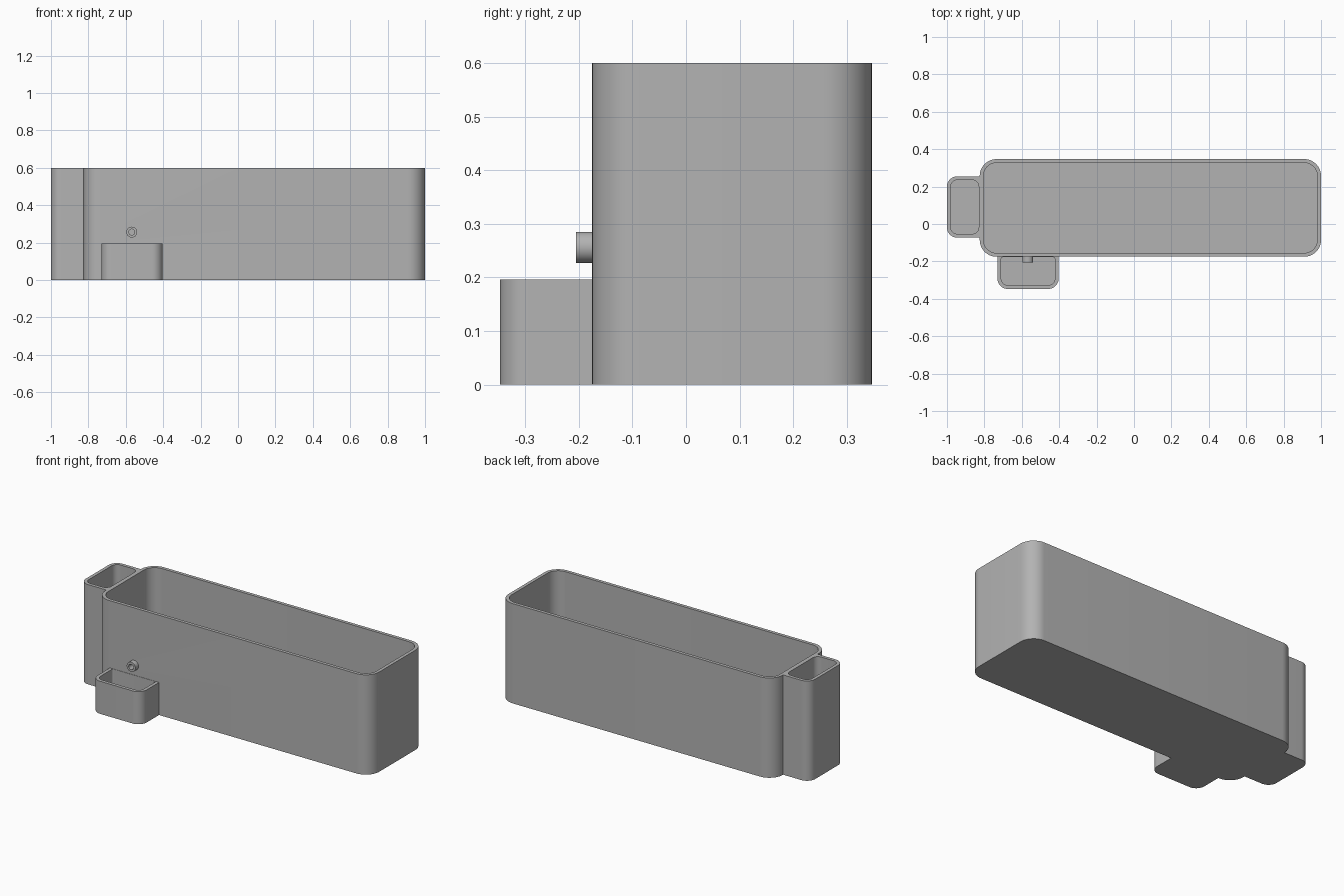
import bpy, bmesh
from math import sin, cos, pi, radians
from mathutils import Vector

if "Cube" in bpy.data.objects:
    bpy.data.objects.remove(bpy.data.objects["Cube"], do_unlink=True)

grey = bpy.data.materials.new("plain grey")
grey.use_nodes = True
grey.diffuse_color = (0.45, 0.45, 0.45, 1)
grey.node_tree.nodes["Principled BSDF"].inputs["Base Color"].default_value = grey.diffuse_color

STEPS = 12   # segments per rounded corner


def rounded_ring(x0, x1, y0, y1, z, radii):
    """Rounded rectangle; radii start at the back left corner (+x +y), counterclockwise."""
    corners = ((x1, y1, -1, -1), (x0, y1, 1, -1), (x0, y0, 1, 1), (x1, y0, -1, 1))
    ring = []
    for i, ((x, y, sx, sy), r) in enumerate(zip(corners, radii)):
        for k in range(STEPS + 1):
            a = (i + k / STEPS) * pi / 2
            ring.append(Vector((x + sx * r + r * cos(a), y + sy * r + r * sin(a), z)))
    return ring


def circle_ring(x, y, z, r, count=40):
    return [Vector((x + r * cos(2 * pi * k / count), y, z + r * sin(2 * pi * k / count)))
            for k in range(count)]


def loft(name, rings, caps):
    """Skin a row of rings; either cap both ends or close the row on itself."""
    bm = bmesh.new()
    rows = [[bm.verts.new(p) for p in ring] for ring in rings]
    pairs = list(zip(rows, rows[1:])) + ([] if caps else [(rows[-1], rows[0])])
    for a, b in pairs:
        for i in range(len(a)):
            j = (i + 1) % len(a)
            bm.faces.new((a[i], a[j], b[j], b[i]))
    if caps:
        bm.faces.new(rows[0])
        bm.faces.new(rows[-1])
    bmesh.ops.remove_doubles(bm, verts=bm.verts, dist=1e-5)
    bmesh.ops.recalc_face_normals(bm, faces=bm.faces)
    mesh = bpy.data.meshes.new(name)
    bm.to_mesh(mesh)
    bm.free()
    mesh.materials.append(grey)
    obj = bpy.data.objects.new(name, mesh)
    bpy.context.collection.objects.link(obj)
    return obj


def vessel(name, outer, inner, height, outer_radii, inner_radii, floor=0.02):
    """Open-topped container with a solid floor."""
    return loft(name, [rounded_ring(*outer, 0, outer_radii),
                       rounded_ring(*outer, height, outer_radii),
                       rounded_ring(*inner, height, inner_radii),
                       rounded_ring(*inner, floor, inner_radii)], caps=True)


def select_only(obj):
    bpy.ops.object.select_all(action='DESELECT')
    obj.select_set(True)
    bpy.context.view_layer.objects.active = obj


# Long main container
trough = vessel("main_container", (-0.825, 1, -0.175, 0.347), (-0.805, 0.98, -0.155, 0.327),
                0.6, [0.09] * 4, [0.07] * 4)

# Tall side compartment, square where it meets the main container
side = vessel("side_compartment", (-1, -0.815, -0.073, 0.255), (-0.98, -0.83, -0.053, 0.235),
              0.6, (0, 0.055, 0.055, 0), [0.035] * 4)

# Low front cup below the spout
cup = vessel("front_cup", (-0.73, -0.403, -0.347, -0.165), (-0.71, -0.423, -0.327, -0.177),
             0.196, (0, 0, 0.055, 0.055), (0.01, 0.01, 0.035, 0.035))

# Spout hole through the front wall
cutter = loft("spout_hole_cutter", [circle_ring(-0.568, y, 0.256, 0.022) for y in (-0.22, -0.12)], caps=True)
cutter.hide_render = True
select_only(trough)
hole = trough.modifiers.new("spout_hole", 'BOOLEAN')
hole.operation = 'DIFFERENCE'
hole.solver = 'EXACT'
hole.object = cutter
bpy.ops.object.modifier_apply(modifier=hole.name)
bpy.data.objects.remove(cutter, do_unlink=True)

# Spout tube lining the hole
spout = loft("spout", [circle_ring(-0.568, y, 0.256, r) for y, r in
                       ((-0.156, 0.029), (-0.205, 0.029), (-0.205, 0.016), (-0.156, 0.016))], caps=False)

for part in (trough, side, cup, spout):
    select_only(part)
    bpy.ops.object.shade_smooth_by_angle(angle=radians(30))
